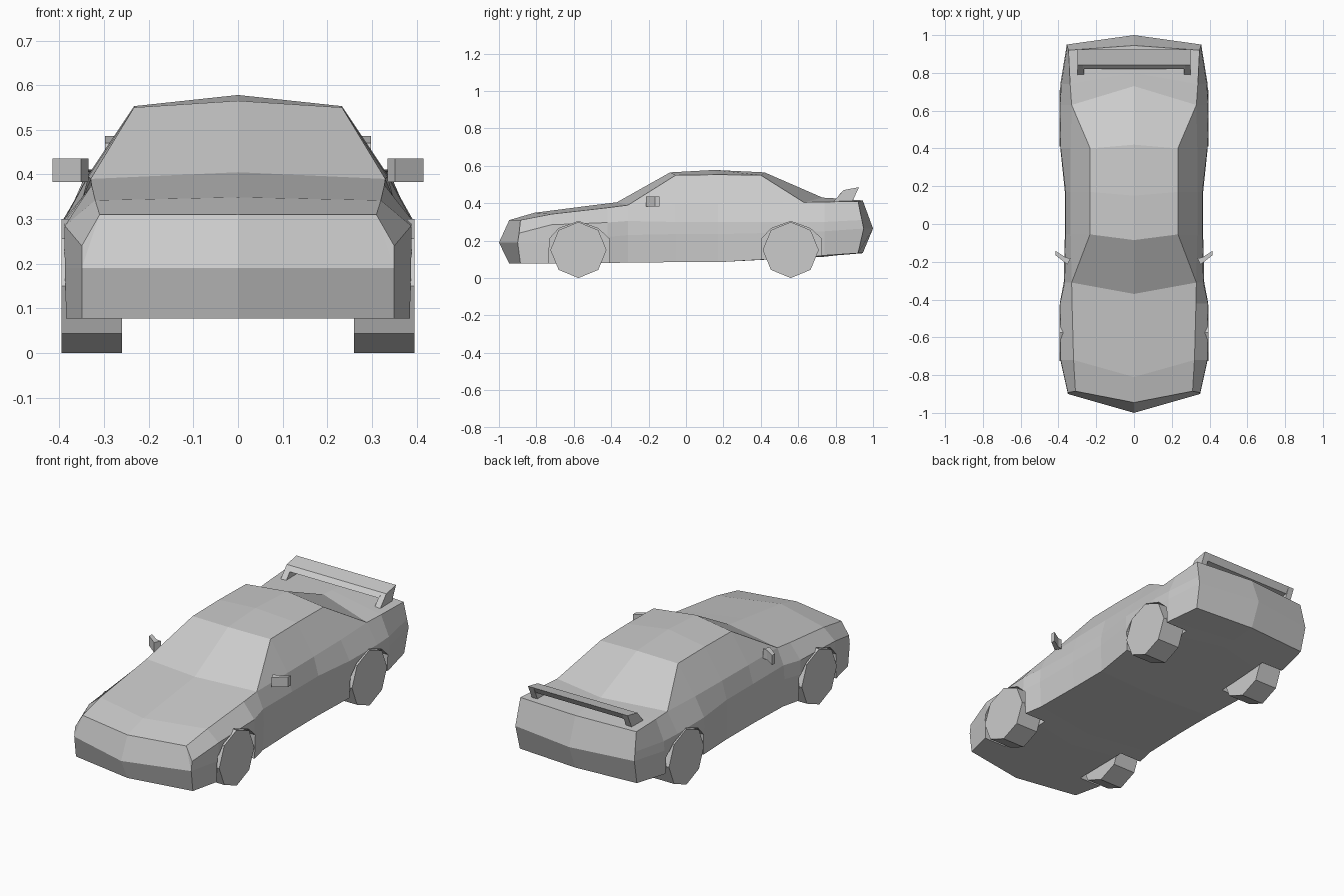
import bpy
import bmesh
from math import cos, sin, pi

if "Cube" in bpy.data.objects:
    bpy.data.objects.remove(bpy.data.objects["Cube"], do_unlink=True)

# Single flat grey paint
GREY = (0.6, 0.6, 0.6, 1)
paint = bpy.data.materials.new("plain_grey")
paint.use_nodes = True
paint.diffuse_color = GREY
paint.node_tree.nodes["Principled BSDF"].inputs["Base Color"].default_value = GREY


def finish(name, bm):
    bmesh.ops.recalc_face_normals(bm, faces=bm.faces)
    mesh = bpy.data.meshes.new(name)
    bm.to_mesh(mesh)
    bm.free()
    mesh.materials.append(paint)
    obj = bpy.data.objects.new(name, mesh)
    bpy.context.collection.objects.link(obj)
    return obj


def prism(name, outline, place, a, b):
    """Extrude an outline from depth a to depth b; place maps (u, v, depth) to x, y, z."""
    bm = bmesh.new()
    ends = [[bm.verts.new(place(u, v, d)) for u, v in outline] for d in (a, b)]
    n = len(outline)
    for ring in ends:
        bm.faces.new(ring)
    for i in range(n):
        j = (i + 1) % n
        bm.faces.new((ends[0][i], ends[0][j], ends[1][j], ends[1][i]))
    return finish(name, bm)


def side_prism(name, outline, x0, x1):
    return prism(name, outline, lambda u, v, d: (d, u, v), x0, x1)


# Body stations: centre y, edge y, centre z, top edge, belt, waist, mid side, sill
# (each x, z); a belt of None shares the top edge
STATIONS = [
    (-.945, -.885, .31, (.31, .31), None, (.35, .24), (.35, .19), (.35, .077)),
    (-.81, -.72, .349, (.32, .342), None, (.388, .285), (.39, .19), (.388, .077)),
    (-.50, -.42, .389, (.328, .376), None, (.391, .297), (.393, .22), (.388, .08)),
    (-.37, -.31, .405, (.33, .39), None, (.367, .305), (.372, .23), (.366, .083)),
    (-.085, -.055, .565, (.233, .55), (.335, .395), (.362, .30), (.366, .235), (.36, .085)),
    (.15, .17, .578, (.233, .553), (.335, .397), (.362, .30), (.366, .235), (.36, .085)),
    (.42, .40, .565, (.232, .55), (.335, .40), (.388, .30), (.39, .24), (.385, .098)),
    (.73, .63, .43, (.33, .405), None, (.391, .30), (.393, .245), (.388, .113)),
    (.80, .74, .426, (.338, .407), None, (.385, .30), (.39, .25), (.385, .121)),
    (.945, .92, .415, (.347, .41), None, (.354, .31), (.356, .265), (.35, .133)),
]


def build_body():
    bm = bmesh.new()
    cache = {}

    def face(points):
        verts = []
        for p in points:
            key = tuple(round(c, 5) for c in p)
            if key not in cache:
                cache[key] = bm.verts.new(key)
            if cache[key] not in verts:
                verts.append(cache[key])
        if len(verts) > 2:
            bm.faces.new(verts)

    for side in (1, -1):
        rows = []
        for k, (yc, ye, zc, edge, belt, waist, mid, sill) in enumerate(STATIONS):
            bulge = {0: -.015, len(STATIONS) - 1: .03}.get(k, 0)
            row = [(0, yc, zc)]
            for (x, z), push in ((edge, 0), (belt or edge, 0), (waist, bulge / 2),
                                 (mid, bulge), (sill, 0)):
                row.append((side * x, ye + push, z))
            row.append((0, yc, sill[1]))
            rows.append(row)
        # Skin between stations
        for a, b in zip(rows, rows[1:]):
            for i in range(len(a) - 1):
                face((a[i], a[i + 1], b[i + 1], b[i]))
        # Pointed nose and tail
        for row, tip_y in ((rows[0], -1), (rows[-1], 1)):
            tip = (0, tip_y, row[4][2])
            face((row[0], row[1], row[4], tip))
            face((row[1], row[3], row[4]))
            face((tip, row[4], row[5], row[6]))
    return finish("body", bm)


body = build_body()

# Wheels and wheel arches
ARCH = [(-.16, 0), (-.155, .21), (-.105, .265), (0, .303),
        (.105, .265), (.165, .21), (.165, 0)]
RADIUS = .15
for end, wheel_y in (("front", -.575), ("rear", .56)):
    for side, s in (("left", 1), ("right", -1)):
        cutter = side_prism("arch_cutter", [(wheel_y + u, v) for u, v in ARCH],
                            s * .255, s * .5)
        cutter.hide_render = True
        cut = body.modifiers.new("wheel_arch", "BOOLEAN")
        cut.object, cut.operation, cut.solver = cutter, "DIFFERENCE", "EXACT"
        bpy.context.view_layer.objects.active = body
        bpy.ops.object.modifier_apply(modifier=cut.name)
        bpy.data.objects.remove(cutter, do_unlink=True)
        tread = [(wheel_y + RADIUS * sin(i * pi / 4), RADIUS - RADIUS * cos(i * pi / 4))
                 for i in range(8)]
        side_prism(f"{end}_{side}_wheel", tread, s * .26, s * .395)

# Door mirrors
MIRROR = [(.335, -.18), (.352, -.215), (.416, -.165), (.416, -.142), (.36, -.178)]
for side, s in (("left", 1), ("right", -1)):
    prism(f"{side}_door_mirror", [(s * u, v) for u, v in MIRROR],
          lambda u, v, d: (u, v, d), .383, .436)

# Rear spoiler blade and its end supports
side_prism("spoiler_blade", [(.82, .447), (.842, .47), (.925, .486), (.905, .452)], -.27, .27)
for side, s in (("left", 1), ("right", -1)):
    side_prism(f"{side}_spoiler_support",
               [(.79, .41), (.842, .47), (.925, .486), (.89, .41)], s * .265, s * .298)
